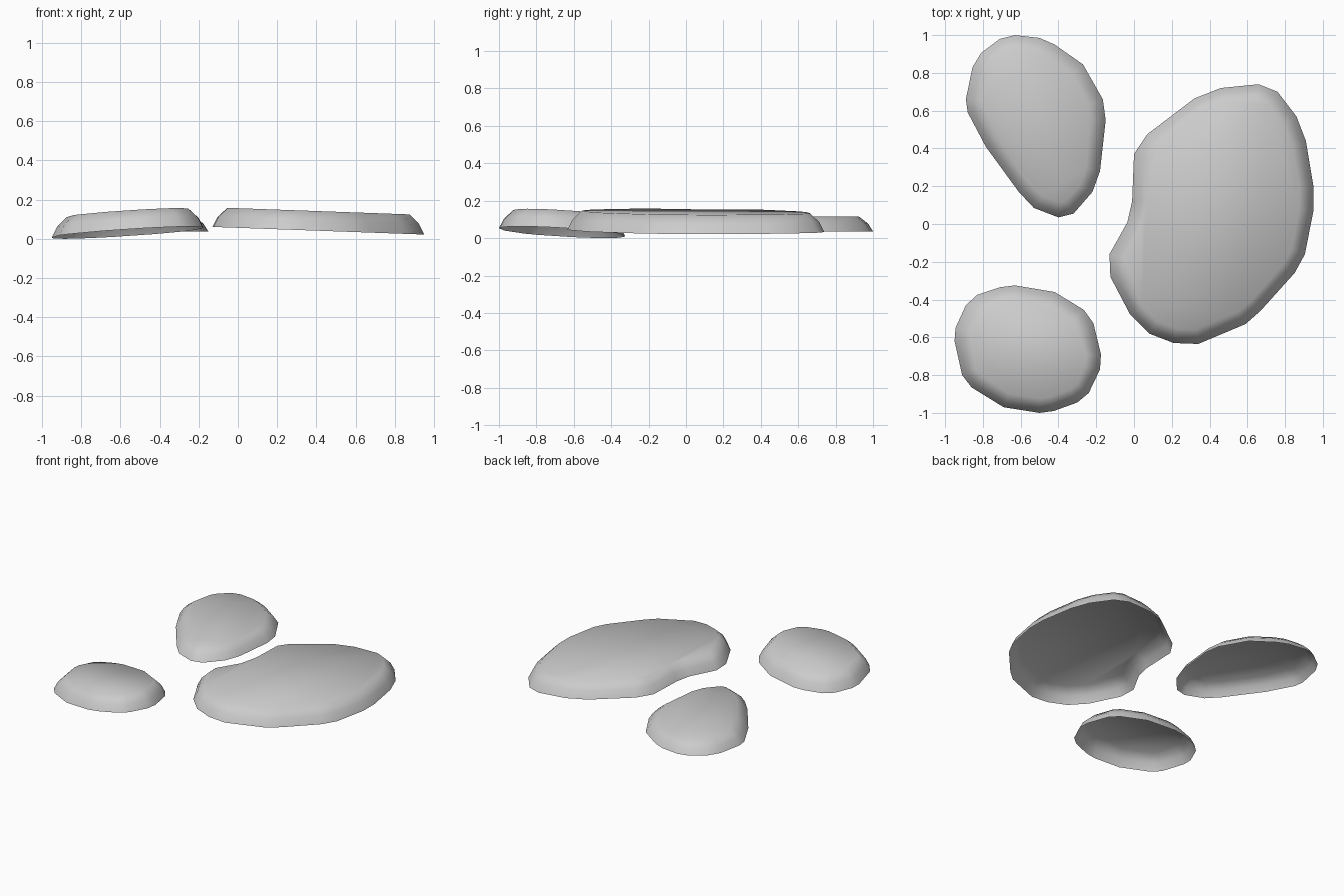
import bpy, bmesh
from mathutils import Vector

if "Cube" in bpy.data.objects:
    bpy.data.objects.remove(bpy.data.objects["Cube"])

# Rim section: (inset from outline, fraction of thickness)
RIM = [(0.0, 0.0), (0.026, 0.52), (0.075, 1.0)]


def inset(points, d):
    """Offset a counter-clockwise outline inwards by d."""
    result = []
    for i, p in enumerate(points):
        a = (p - points[i - 1]).normalized()
        b = (points[(i + 1) % len(points)] - p).normalized()
        na, nb = Vector((-a.y, a.x)), Vector((-b.y, b.x))
        result.append(p + (na + nb) * d / (1 + na.dot(nb)))
    return result


def stone(name, outline, base, thickness):
    """Open-bottomed stone slab resting on the plane z = a + b*x + c*y."""
    a, b, c = base
    pts = [Vector(p) for p in reversed(outline)]  # listed clockwise
    bm = bmesh.new()
    rings = []
    for d, f in RIM:
        rings.append([bm.verts.new((p.x, p.y, a + b * p.x + c * p.y + f * thickness))
                      for p in inset(pts, d)])
    n = len(pts)
    for lo, hi in zip(rings, rings[1:]):
        for i in range(n):
            j = (i + 1) % n
            bm.faces.new((lo[i], lo[j], hi[j], hi[i]))
    bm.faces.new(rings[-1])
    for f in bm.faces:
        f.smooth = True
    mesh = bpy.data.meshes.new(name)
    bm.to_mesh(mesh)
    bm.free()
    obj = bpy.data.objects.new(name, mesh)
    bpy.context.collection.objects.link(obj)
    return obj


# Large kidney-shaped stone
stone("large_stone", [
    (-0.13, -0.16), (-0.035, 0.01), (-0.01, 0.12), (0.0, 0.37), (0.07, 0.475),
    (0.32, 0.665), (0.46, 0.72), (0.66, 0.74), (0.76, 0.70), (0.86, 0.57),
    (0.91, 0.44), (0.95, 0.20), (0.95, 0.07), (0.905, -0.16), (0.85, -0.26),
    (0.67, -0.46), (0.59, -0.53), (0.34, -0.635), (0.21, -0.63), (0.08, -0.58),
    (-0.02, -0.48), (-0.125, -0.28)], (0.056, -0.036, 0.0), 0.1)

# Egg-shaped stone at the back left
stone("egg_stone", [
    (-0.63, 1.0), (-0.50, 0.985), (-0.42, 0.95), (-0.27, 0.845), (-0.165, 0.66),
    (-0.15, 0.55), (-0.18, 0.28), (-0.22, 0.17), (-0.32, 0.055), (-0.40, 0.035),
    (-0.53, 0.085), (-0.61, 0.17), (-0.785, 0.41), (-0.88, 0.59), (-0.89, 0.66),
    (-0.855, 0.83), (-0.81, 0.905), (-0.71, 0.98)], (0.036, 0.0, 0.0), 0.08)

# Round tilted stone at the front left
stone("round_stone", [
    (-0.63, -0.325), (-0.42, -0.36), (-0.265, -0.455), (-0.215, -0.525),
    (-0.175, -0.69), (-0.18, -0.77), (-0.24, -0.895), (-0.30, -0.945),
    (-0.425, -0.99), (-0.50, -1.0), (-0.69, -0.97), (-0.86, -0.865),
    (-0.91, -0.80), (-0.95, -0.62), (-0.945, -0.55), (-0.89, -0.43),
    (-0.83, -0.375), (-0.71, -0.335)], (0.027, 0.06, -0.052), 0.1)

# Seat the round stone's lowest edge on the ground
bpy.context.view_layer.update()
round_stone = bpy.data.objects["round_stone"]
low = min(v.co.z for v in round_stone.data.vertices)
for v in round_stone.data.vertices:
    v.co.z -= low
